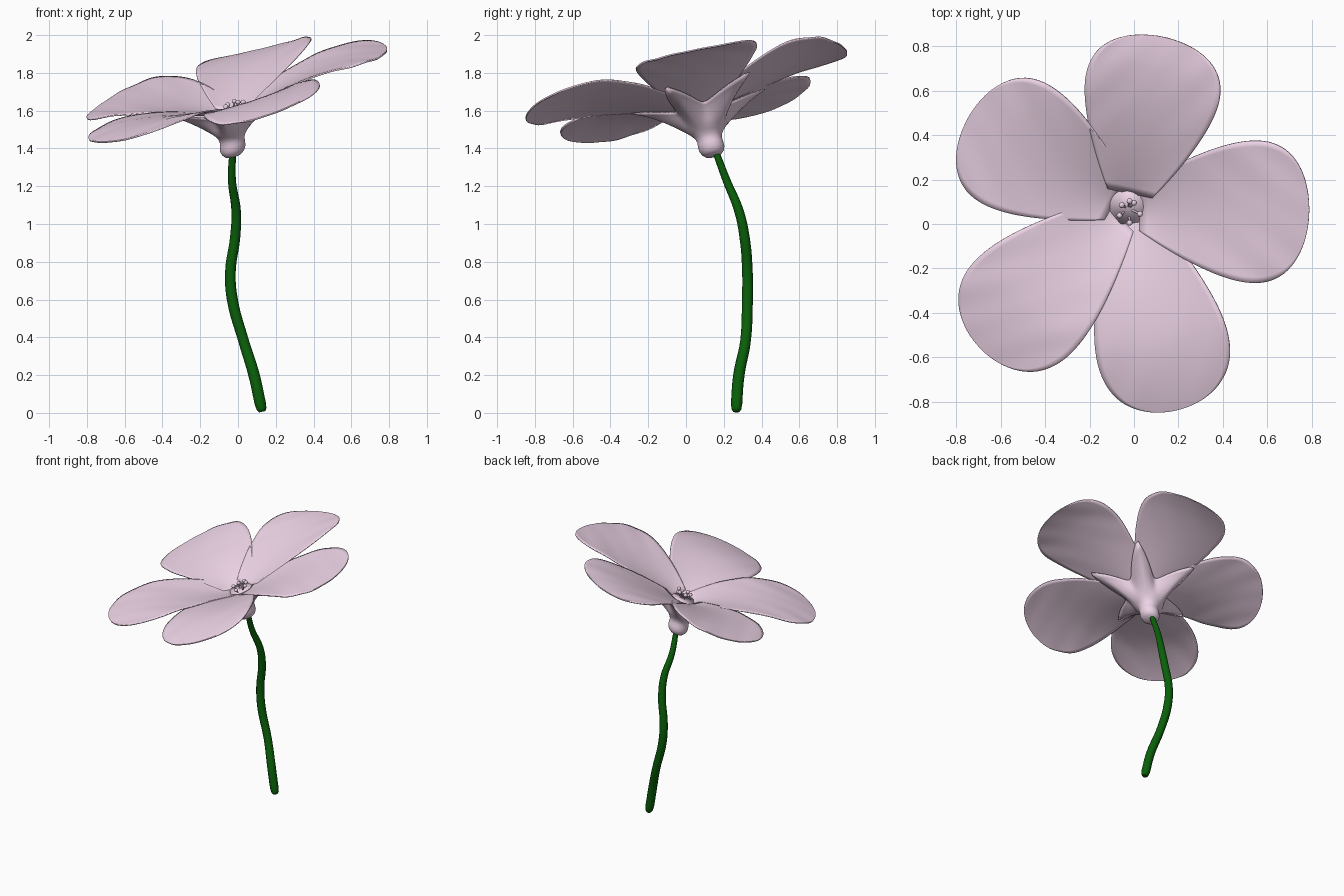
import bpy, bmesh, math
from mathutils import Vector

if "Cube" in bpy.data.objects:
    bpy.data.objects.remove(bpy.data.objects["Cube"])

CX, CY = -0.03, 0.08          # flower centre seen from above
SX, SY = 0.25, 0.21           # tilt of the flower plane


def material(name, col):
    m = bpy.data.materials.new(name)
    m.diffuse_color = (*col, 1)
    m.use_nodes = True
    m.node_tree.nodes["Principled BSDF"].inputs["Base Color"].default_value = m.diffuse_color
    return m


PINK = material("petal_pink", (0.85, 0.66, 0.80))
GREEN = material("stem_green", (0.003, 0.115, 0.003))


def height(x, y):
    """Shallow tilted bowl that the petals follow."""
    r = math.hypot(x - CX, y - CY)
    dip = 0.18 * max(0, 1 - r / 0.66) ** 1.7
    curl = 0.5 * max(0, r - 0.66) ** 2
    return 1.73 + SX * x + SY * y - dip - curl


def mesh_object(name, verts, faces, mat, thick=0):
    me = bpy.data.meshes.new(name)
    me.from_pydata(verts, [], faces)
    bm = bmesh.new()
    bm.from_mesh(me)
    bmesh.ops.remove_doubles(bm, verts=bm.verts, dist=1e-5)
    bmesh.ops.recalc_face_normals(bm, faces=bm.faces)
    bm.to_mesh(me)
    bm.free()
    me.materials.append(mat)
    ob = bpy.data.objects.new(name, me)
    bpy.context.collection.objects.link(ob)
    for p in me.polygons:
        p.use_smooth = True
    if thick:
        s = ob.modifiers.new("thickness", 'SOLIDIFY')
        s.thickness = thick
        s.offset = 0
    return ob


def grid_faces(rows, cols, wrap=False):
    last = cols if wrap else cols - 1
    return [(i * cols + j, i * cols + (j + 1) % cols,
             (i + 1) * cols + (j + 1) % cols, (i + 1) * cols + j)
            for i in range(rows - 1) for j in range(last)]


def petal(name, angle, length, half, tilt, lift, cup, rise):
    a = math.radians(angle)
    d, n = Vector((math.cos(a), math.sin(a))), Vector((-math.sin(a), math.cos(a)))
    rows, cols, start = 37, 25, 0.06
    verts = []
    for i in range(rows):
        t = math.sin(math.pi / 2 * i / (rows - 1))
        w = 1.03 * (0.33 + 1.47 * t - 0.6 * t * t) * math.sqrt(max(0, 1 - t ** 5))
        for j in range(cols):
            u = (2 * j / (cols - 1) - 1) * w
            p = Vector((CX, CY)) + d * (start + (length - start) * t) + n * (u * half)
            ruffle = 0.004 * t * u * math.sin(9 * u + 17 * t + angle)
            z = height(*p) + t * (tilt * u + cup * u * u) + lift + rise * t * t + ruffle
            verts.append((p.x, p.y, z))
    return mesh_object(name, verts, grid_faces(rows, cols), PINK, 0.008)


def tube(name, pts, radii, mat):
    cu = bpy.data.curves.new(name, 'CURVE')
    cu.dimensions = '3D'
    cu.bevel_depth = 1
    cu.bevel_resolution = 4
    cu.use_fill_caps = True
    cu.resolution_u = 6
    sp = cu.splines.new('BEZIER')
    sp.bezier_points.add(len(pts) - 1)
    for b, p, r in zip(sp.bezier_points, pts, radii):
        b.co, b.radius = p, r
        b.handle_left_type = b.handle_right_type = 'AUTO'
    cu.materials.append(mat)
    ob = bpy.data.objects.new(name, cu)
    bpy.context.collection.objects.link(ob)
    bpy.ops.object.select_all(action='DESELECT')
    ob.select_set(True)
    bpy.context.view_layer.objects.active = ob
    bpy.ops.object.convert(target='MESH')
    bpy.ops.object.shade_smooth_by_angle(angle=math.radians(40))


# Five broad petals: angle, length, half width, side tilt, lift, cupping, tip rise
for name, *args in (("petal_back", 78, 0.78, 0.305, -0.01, 0.004, 0.03, -0.01),
                    ("petal_right", -2.5, 0.82, 0.32, -0.005, 0.002, 0.01, -0.005),
                    ("petal_back_left", 151, 0.82, 0.305, -0.02, 0.0, 0.015, -0.015),
                    ("petal_front_left", 224, 0.92, 0.30, 0.01, -0.002, 0.0, 0.03),
                    ("petal_front", 284, 0.945, 0.30, 0.02, -0.004, 0.0, 0.03)):
    petal(name, *args)

# Calyx: knob that flares into five pointed sepals under the petals
SEG = 100
base = Vector((-0.025, 0.145, 1.365))
axis = Vector((-SX * 0.3, -SY * 1.2, 1))
verts = []
rings = ((0, 0), (0, 0.04), (0.015, 0.056), (0.035, 0.064), (0.06, 0.064),
         (0.08, 0.062), (0.1, 0.068), (0.12, 0.082), (0.14, 0.102))
for s, r in rings:
    c = base + axis * s
    for k in range(SEG):
        a = 2 * math.pi * k / SEG
        x, y = r * math.cos(a), r * math.sin(a)
        verts.append((c.x + x, c.y + y, c.z + SX * x + SY * y))
inner = verts[-SEG:]
for q in (0.2, 0.4, 0.6, 0.8, 1.0):
    for k in range(SEG):
        a = 360 * k / SEG
        off = abs((a - 42 + 36) % 72 - 36) / 36
        r = 0.15 + 0.24 * (1 - off) ** 2
        x = CX + r * math.cos(math.radians(a))
        y = CY + r * math.sin(math.radians(a))
        p = Vector(inner[k]).lerp(Vector((x, y, 0)), q)
        low = inner[k][2] - height(inner[k][0], inner[k][1])
        p.z = height(p.x, p.y) + (low + 0.016) * (1 - q) ** 1.4 - 0.016
        verts.append(p)
mesh_object("calyx", verts, grid_faces(len(rings) + 5, SEG, True), PINK, 0.006)

# Pentagonal floor in the throat of the flower
throat = [(-0.125, 0.08), (-0.065, 0.18), (0.04, 0.155), (0.045, 0.01), (-0.06, 0.0)]
mesh_object("throat", [(x, y, height(CX, CY) + 0.036 + SX * (x - CX) + SY * (y - CY))
                       for x, y in throat], [range(5)], PINK, 0.006)

# Stamens: thin filaments with round tips
for i, (x, y, z) in enumerate(((-0.055, 0.085, 1.63), (-0.02, 0.103, 1.65), (0.0, 0.095, 1.645),
                               (-0.065, 0.038, 1.62), (0.027, 0.045, 1.645), (-0.02, 0.005, 1.615))):
    tube(f"filament_{i + 1}", [(-0.025, 0.07, 1.55), ((x - 0.025) / 2, (y + 0.07) / 2, z - 0.035),
                               (x, y, z)], [0.006, 0.005, 0.004], PINK)
    bpy.ops.mesh.primitive_uv_sphere_add(segments=16, ring_count=10, radius=0.013, location=(x, y, z))
    ob = bpy.context.object
    ob.name = f"anther_{i + 1}"
    ob.data.materials.append(PINK)
    bpy.ops.object.shade_smooth()

# Curving stem with a rounded foot
stem = [(0.128, 0.267, 0.006), (0.125, 0.267, 0.02), (0.118, 0.268, 0.05), (0.085, 0.28, 0.2), (0.03, 0.315, 0.38),
        (-0.03, 0.325, 0.6), (-0.04, 0.325, 0.75), (-0.015, 0.31, 0.93),
        (-0.01, 0.28, 1.07), (-0.032, 0.215, 1.23), (-0.028, 0.155, 1.39)]
tube("stem", stem, [0.017, 0.026, 0.03, 0.03, 0.028, 0.029, 0.028, 0.027, 0.025, 0.021, 0.018], GREEN)
